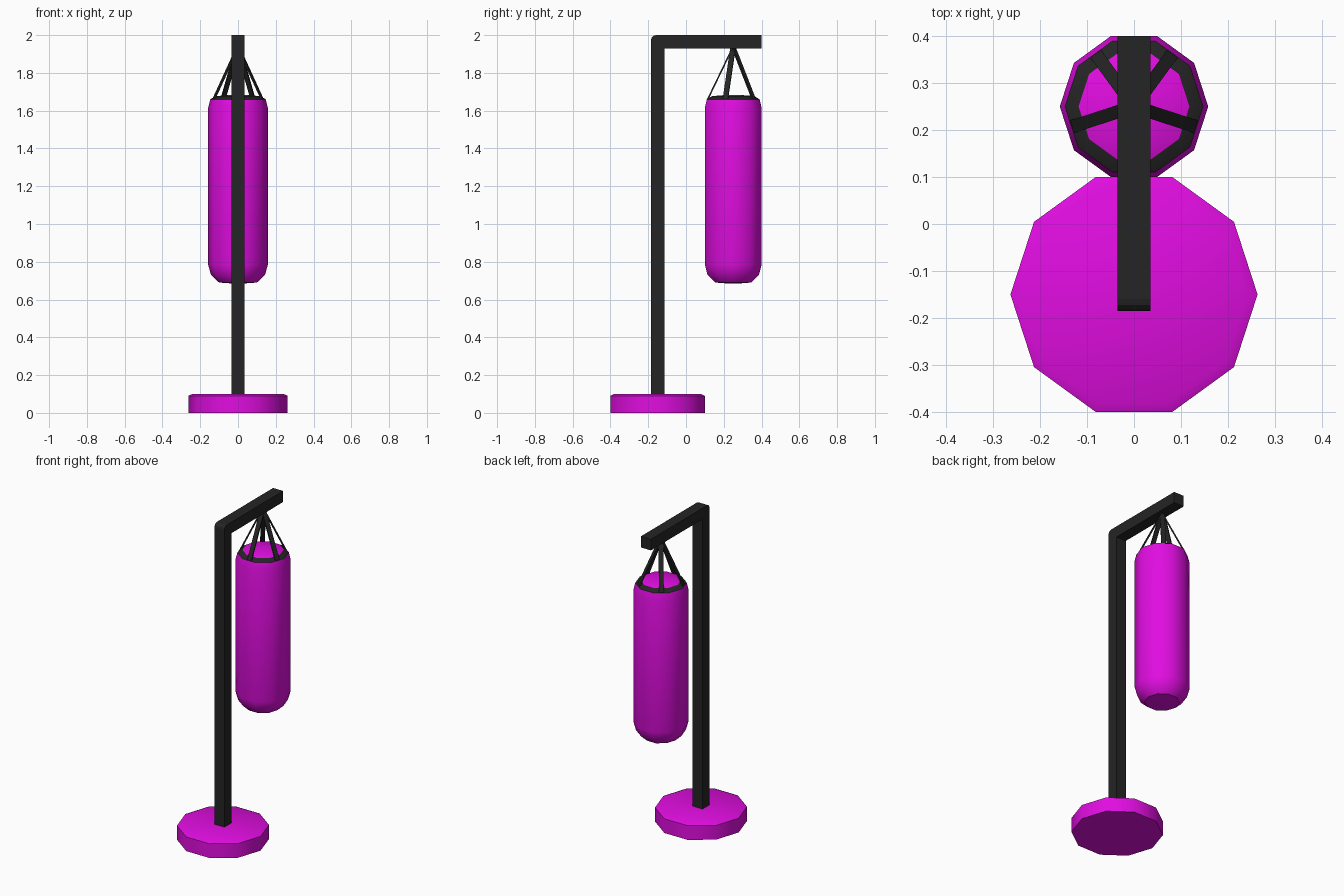
import bpy, bmesh, math
from mathutils import Vector, Matrix

if "Cube" in bpy.data.objects:
    bpy.data.objects.remove(bpy.data.objects["Cube"])


def material(name, rgb):
    m = bpy.data.materials.new(name)
    m.diffuse_color = (*rgb, 1)
    m.use_nodes = True
    m.node_tree.nodes["Principled BSDF"].inputs["Base Color"].default_value = m.diffuse_color
    return m


MAGENTA = material("magenta", (0.75, 0.004, 0.75))
BLACK = material("black", (0.018, 0.018, 0.018))


def finish(name, bm, mats, loc=(0, 0, 0), smooth=None):
    bmesh.ops.recalc_face_normals(bm, faces=bm.faces)
    me = bpy.data.meshes.new(name)
    bm.to_mesh(me)
    bm.free()
    ob = bpy.data.objects.new(name, me)
    ob.location = loc
    bpy.context.collection.objects.link(ob)
    for m in mats:
        me.materials.append(m)
    if smooth:
        bpy.ops.object.select_all(action='DESELECT')
        ob.select_set(True)
        bpy.context.view_layer.objects.active = ob
        bpy.ops.object.shade_smooth_by_angle(angle=math.radians(smooth))
    return ob


def lathe(name, profile, mats, loc, smooth, black_bands=()):
    """Ten-sided solid from (radius, z) rings, bottom to top; ends are capped."""
    bm = bmesh.new()
    n = 10
    rings = [[bm.verts.new((r * math.cos(i * math.tau / n), r * math.sin(i * math.tau / n), z))
              for i in range(n)] for r, z in profile]
    for k, (a, b) in enumerate(zip(rings, rings[1:])):
        for i in range(n):
            j = (i + 1) % n
            bm.faces.new((a[i], a[j], b[j], b[i])).material_index = int(k in black_bands)
    bm.faces.new(rings[0][::-1])
    bm.faces.new(rings[-1])
    return finish(name, bm, mats, loc, smooth)


# weighted foot with a bevelled rim
lathe("base", [(0.263, 0), (0.263, 0.09), (0.242, 0.1)], [MAGENTA], (0, -0.15, 0), 37)

# post and overhead arm: one L profile with a rounded outer corner
r = 0.025
corner = [(-0.185 + r - r * math.cos(a), 2 - r + r * math.sin(a))
          for a in (math.radians(30 * i) for i in range(4))]
outline = [(-0.115, 0.09), (-0.185, 0.09)] + corner + [(0.4, 2), (0.4, 1.93), (-0.115, 1.93)]
bm = bmesh.new()
face = bm.faces.new([bm.verts.new((-0.035, y, z)) for y, z in outline])
side = bmesh.ops.extrude_face_region(bm, geom=[face])["geom"]
bmesh.ops.translate(bm, vec=(0.07, 0, 0), verts=[v for v in side if isinstance(v, bmesh.types.BMVert)])
finish("post_and_arm", bm, [BLACK])

# punching bag with domed ends and a black band round the top
lathe("bag", [(0.03, 0.685), (0.10, 0.69), (0.143, 0.73), (0.158, 0.785),
              (0.158, 1.615), (0.147, 1.66), (0.118, 1.677), (0.03, 1.684)],
      [MAGENTA, BLACK], (0, 0.25, 0), 40, black_bands=(5,))

# five flat straps from the band up to the arm
bm = bmesh.new()
for i in range(5):
    ang = math.radians(-90 + 72 * i)
    low, high = Vector((0.135, 0, 1.66)), Vector((0, 0, 1.94))
    d = high - low
    tilt = math.atan2(d.x, d.z)
    mat = (Matrix.Rotation(ang, 4, 'Z') @ Matrix.Translation((low + high) / 2)
           @ Matrix.Rotation(tilt, 4, 'Y') @ Matrix.Diagonal((0.008, 0.028, d.length, 1)))
    bmesh.ops.create_cube(bm, size=1, matrix=mat)
finish("hanging_straps", bm, [BLACK], (0, 0.25, 0))
